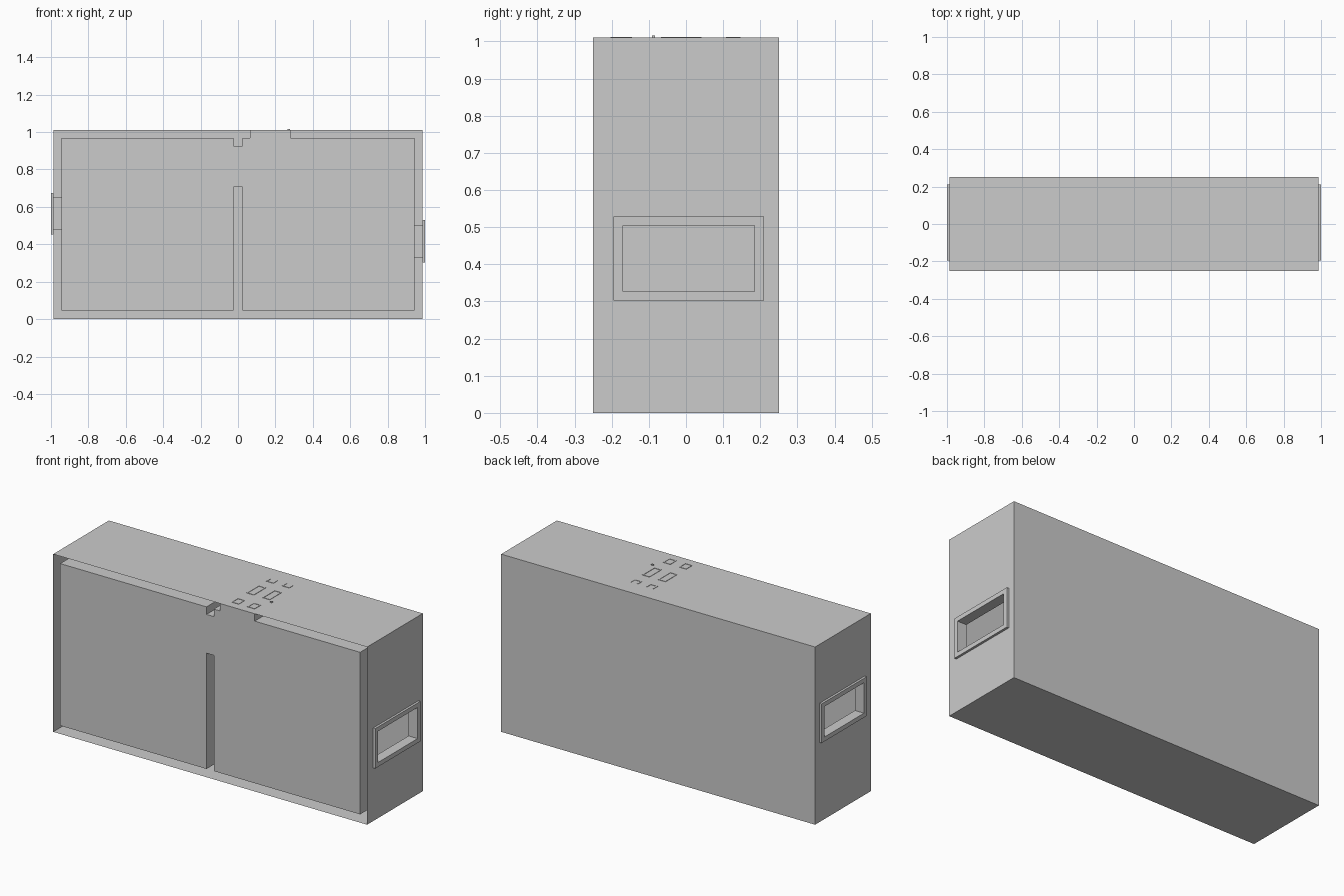
import bpy, bmesh

if "Cube" in bpy.data.objects:
    bpy.data.objects.remove(bpy.data.objects["Cube"])

XO, XI, XF = 0.987, 0.943, 1.0      # outer wall, inner wall, frame face
Y = 0.25                            # half depth
ZT, ZC, ZF = 1.01, 0.968, 0.047     # roof, ceiling, floor
Y0, Y1 = -0.17, 0.185               # window opening in y
WINDOWS = {1: (0.327, 0.504), -1: (0.477, 0.65)}   # opening heights per side
B = 0.025                           # frame width


def face(bm, *pts):
    return bm.faces.new([bm.verts.new(p) for p in pts])


def rect(x, y0, y1, z0, z1):
    return [(x, y0, z0), (x, y1, z0), (x, y1, z1), (x, y0, z1)]


def bridge(bm, a, b):
    """Four quads between two rectangular loops."""
    for i in range(4):
        j = (i + 1) % 4
        face(bm, a[i], a[j], b[j], b[i])


def box(bm, x0, x1, y0, y1, z0, z1):
    lo, hi = rect(x0, y0, y1, z0, z1), rect(x1, y0, y1, z0, z1)
    bridge(bm, lo, hi)
    face(bm, *lo)
    face(bm, *hi)


def finish(bm, name):
    bmesh.ops.remove_doubles(bm, verts=bm.verts, dist=1e-5)
    bmesh.ops.recalc_face_normals(bm, faces=bm.faces)
    me = bpy.data.meshes.new(name)
    bm.to_mesh(me)
    bm.free()
    bpy.context.collection.objects.link(bpy.data.objects.new(name, me))


# Outer shell: roof, base, back and pierced ends, open at the front
bm = bmesh.new()
for z in (0, ZT):
    face(bm, (-XO, -Y, z), (XO, -Y, z), (XO, Y, z), (-XO, Y, z))
face(bm, (-XO, Y, 0), (XO, Y, 0), (XO, Y, ZT), (-XO, Y, ZT))
for s, (z0, z1) in WINDOWS.items():
    bridge(bm, rect(s * XO, -Y, Y, 0, ZT), rect(s * XO, Y0, Y1, z0, z1))
finish(bm, "outer_shell")

# Room lining: stepped profile run front to back, divided by a low partition
P = 0.023
profile = [(-XI, ZF), (-P, ZF), (-P, 0.705), (P, 0.705), (P, ZF), (XI, ZF),
           (XI, ZC), (0.28, ZC), (0.28, ZT), (0.063, ZT), (0.063, ZC),
           (P, ZC), (P, 0.925), (-P, 0.925), (-P, ZC), (-XI, ZC)]
bm = bmesh.new()
face(bm, *[(x, -Y, z) for x, z in profile])
for (xa, za), (xb, zb) in zip(profile, profile[1:] + profile[:1]):
    is_end = xa == xb and abs(xa) == XI
    is_roof = za == zb == ZT
    if not (is_end or is_roof):
        face(bm, (xa, -Y, za), (xb, -Y, zb), (xb, Y, zb), (xa, Y, za))
for s, (z0, z1) in WINDOWS.items():
    bridge(bm, rect(s * XI, -Y, Y, ZF, ZC), rect(s * XI, Y0, Y1, z0, z1))
finish(bm, "room_lining")

# Window frames with their reveals
for s, (z0, z1) in WINDOWS.items():
    bm = bmesh.new()
    big = (Y0 - B, Y1 + B, z0 - B, z1 + B)
    hole = (Y0, Y1, z0, z1)
    bridge(bm, rect(s * XO, *big), rect(s * XF, *big))
    bridge(bm, rect(s * XF, *big), rect(s * XF, *hole))
    bridge(bm, rect(s * XF, *hole), rect(s * XI, *hole))
    finish(bm, "window_frame_right" if s > 0 else "window_frame_left")

# Thin raised outlines on the roof; the rear pair is open at the back
bm = bmesh.new()
T, H = 0.006, ZT + 0.002
for x0, x1 in ((0.1, 0.147), (0.2, 0.247)):
    for y0, y1 in ((-0.203, -0.145), (-0.067, 0.042), (0.108, 0.147)):
        box(bm, x0, x0 + T, y0, y1, ZT, H)
        box(bm, x1 - T, x1, y0, y1, ZT, H)
        box(bm, x0 + T, x1 - T, y0, y0 + T, ZT, H)
        if y0 < 0.1:
            box(bm, x0 + T, x1 - T, y1 - T, y1, ZT, H)
finish(bm, "roof_outlines")

# Small stud on the roof
bm = bmesh.new()
box(bm, 0.265, 0.277, -0.092, -0.083, ZT, ZT + 0.006)
finish(bm, "roof_stud")
